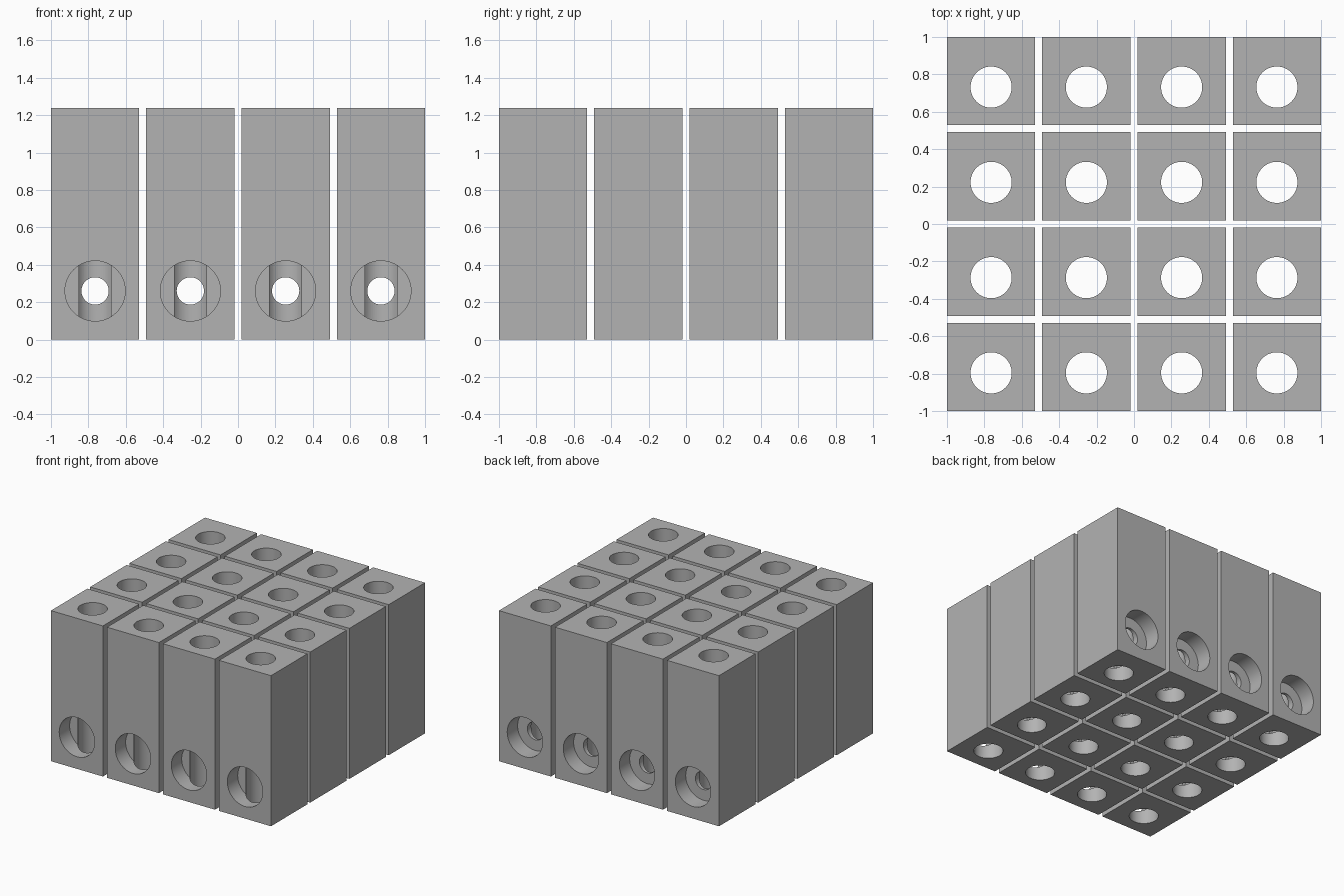
import bpy
from math import pi

if "Cube" in bpy.data.objects:
    bpy.data.objects.remove(bpy.data.objects["Cube"], do_unlink=True)

COUNT = 4
WIDTH, HEIGHT = 0.472, 1.237
PITCH = (2 - WIDTH) / (COUNT - 1)
HALF = WIDTH / 2
BORE_Y = -0.032      # vertical bore sits slightly towards the front
CROSS_Z = 0.26       # height of the cross hole
DEPTH = 0.135        # counterbore depth

grey = bpy.data.materials.new("plain grey")
grey.use_nodes = True
colour = (0.45, 0.45, 0.45, 1)
grey.diffuse_color = colour
grey.node_tree.nodes["Principled BSDF"].inputs["Base Color"].default_value = colour


def cutter(name, radius, length, location, along_y=False):
    bpy.ops.mesh.primitive_cylinder_add(
        vertices=64, radius=radius, depth=length, location=location,
        rotation=(pi / 2 if along_y else 0, 0, 0))
    obj = bpy.context.object
    obj.name = name
    obj.hide_render = True
    return obj


# One block at the origin
bpy.ops.mesh.primitive_cube_add(size=1, location=(0, 0, HEIGHT / 2))
block = bpy.context.object
block.scale = (WIDTH, WIDTH, HEIGHT)
bpy.ops.object.transform_apply(location=True, rotation=False, scale=True)
block.data.materials.append(grey)

# Vertical bore, cross hole, and a counterbore at each end of the cross hole
cutters = [
    cutter("vertical_bore", 0.11, HEIGHT * 2, (0, BORE_Y, HEIGHT / 2)),
    cutter("cross_hole", 0.073, WIDTH * 2, (0, 0, CROSS_Z), True),
    cutter("front_counterbore", 0.161, DEPTH * 2, (0, -HALF, CROSS_Z), True),
    cutter("back_counterbore", 0.161, DEPTH * 2, (0, HALF, CROSS_Z), True),
]
for tool in cutters:
    cut = block.modifiers.new(tool.name, "BOOLEAN")
    cut.operation = "DIFFERENCE"
    cut.solver = "EXACT"
    cut.object = tool

# Bake the cuts into one mesh shared by every block
bpy.context.view_layer.update()
evaluated = block.evaluated_get(bpy.context.evaluated_depsgraph_get())
mesh = bpy.data.meshes.new_from_object(evaluated)
mesh.name = "drilled_block"
mesh.materials.clear()
mesh.materials.append(grey)
for face in mesh.polygons:
    face.material_index = 0
block.modifiers.clear()
block.data = mesh
for tool in cutters:
    bpy.data.objects.remove(tool, do_unlink=True)

bpy.ops.object.select_all(action="DESELECT")
block.select_set(True)
bpy.context.view_layer.objects.active = block
bpy.ops.object.shade_smooth_by_angle(angle=pi / 6)

# Square grid of blocks
for row in range(COUNT):
    for column in range(COUNT):
        if row == column == 0:
            item = block
        else:
            item = bpy.data.objects.new("block", mesh)
            bpy.context.collection.objects.link(item)
        item.name = f"block_row{row + 1}_column{column + 1}"
        item.location = (-1 + HALF + column * PITCH, -1 + HALF + row * PITCH, 0)
